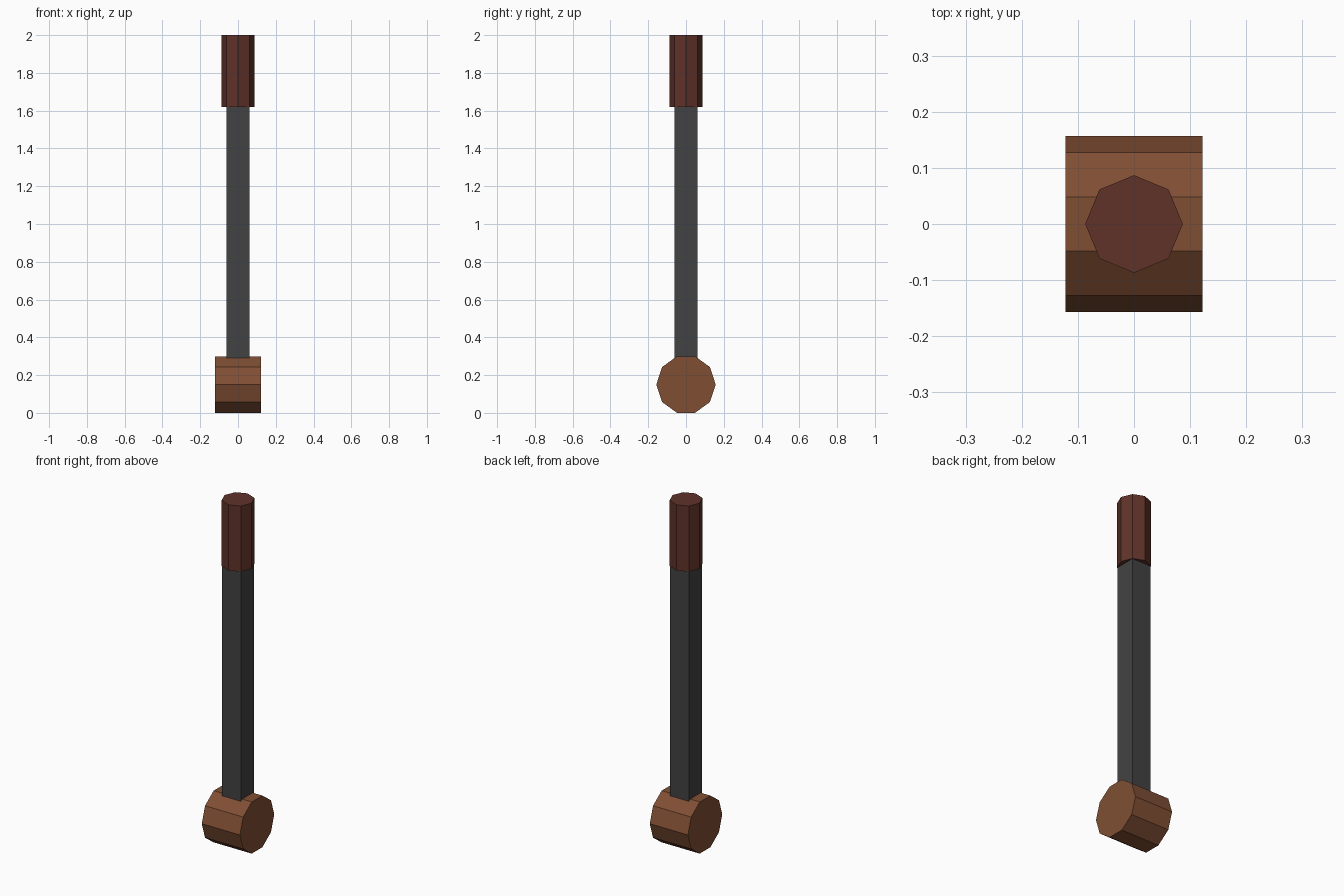
import bpy
import math

if "Cube" in bpy.data.objects:
    bpy.data.objects.remove(bpy.data.objects["Cube"])


def material(name, rgb):
    m = bpy.data.materials.new(name)
    m.diffuse_color = (*rgb, 1.0)
    m.use_nodes = True
    m.node_tree.nodes["Principled BSDF"].inputs["Base Color"].default_value = m.diffuse_color
    return m


wood = material("brown wood", (0.216, 0.078, 0.034))
iron = material("dark grey iron", (0.055, 0.055, 0.055))
leather = material("dark red leather", (0.115, 0.032, 0.022))


def prism(name, sides, radius, depth, z, mat, turn=0.0, along_x=False):
    """Flat-sided prism centred at height z, upright or lying along x."""
    bpy.ops.mesh.primitive_cylinder_add(vertices=sides, radius=radius, depth=depth)
    ob = bpy.context.object
    ob.name = name
    ob.rotation_euler = (0, math.pi / 2 if along_x else 0, turn)
    if along_x:
        # a corner points along y, a flat lies on top
        ob.rotation_euler = (0, math.pi / 2, 0)
    ob.location = (0, 0, z)
    ob.data.materials.append(mat)
    bpy.ops.object.transform_apply(location=True, rotation=True, scale=True)
    return ob


# Ten-sided wooden head lying across the bottom
prism("head", 10, 0.157, 0.244, 0.15, wood, along_x=True)

# Square iron shaft
prism("shaft", 4, 0.06 * math.sqrt(2), 1.34, 0.96, iron, turn=math.pi / 4)

# Eight-sided leather grip at the top
prism("grip", 8, 0.087, 0.38, 1.81, leather)
